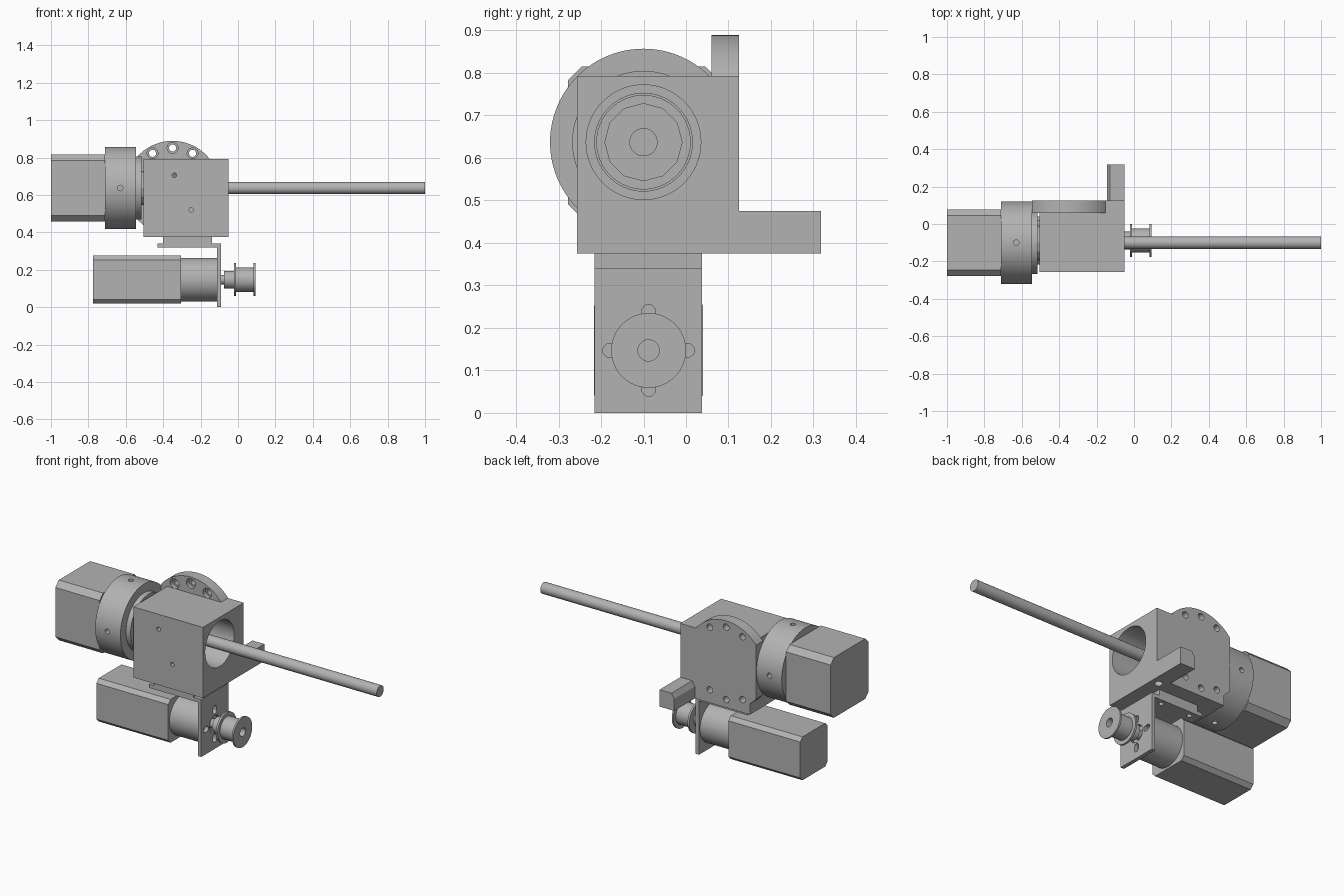
import bpy, bmesh, math
from mathutils import Vector

if "Cube" in bpy.data.objects:
    bpy.data.objects.remove(bpy.data.objects["Cube"])

gray = bpy.data.materials.new("machined_gray")
gray.diffuse_color = (0.45, 0.45, 0.45, 1)
gray.use_nodes = True
gray.node_tree.nodes["Principled BSDF"].inputs["Base Color"].default_value = gray.diffuse_color

AX = {"x": lambda a, b, d: (d, a, b),   # profile (a, b) swept along the named axis
      "y": lambda a, b, d: (a, d, b),
      "z": lambda a, b, d: (a, b, d)}


def finish(name, bm):
    bmesh.ops.recalc_face_normals(bm, faces=bm.faces)
    me = bpy.data.meshes.new(name)
    bm.to_mesh(me)
    bm.free()
    me.materials.append(gray)
    ob = bpy.data.objects.new(name, me)
    bpy.context.collection.objects.link(ob)
    return ob


def prism(name, axis, pts, d0, d1):
    """Extrude a closed profile along an axis."""
    bm = bmesh.new()
    lo = [bm.verts.new(AX[axis](a, b, d0)) for a, b in pts]
    hi = [bm.verts.new(AX[axis](a, b, d1)) for a, b in pts]
    bm.faces.new(lo)
    bm.faces.new(hi)
    n = len(pts)
    for i in range(n):
        j = (i + 1) % n
        bm.faces.new((lo[i], lo[j], hi[j], hi[i]))
    return finish(name, bm)


def circle(a, b, r, n=48):
    return [(a + r * math.cos(2 * math.pi * i / n), b + r * math.sin(2 * math.pi * i / n)) for i in range(n)]


def cyl(name, axis, a, b, r, d0, d1, n=48):
    return prism(name, axis, circle(a, b, r, n), d0, d1)


def rect(a0, a1, b0, b1, c=0):
    """Rectangle profile, optionally with chamfered corners."""
    if not c:
        return [(a0, b0), (a1, b0), (a1, b1), (a0, b1)]
    return [(a0 + c, b0), (a1 - c, b0), (a1, b0 + c), (a1, b1 - c),
            (a1 - c, b1), (a0 + c, b1), (a0, b1 - c), (a0, b0 + c)]


def lathe(name, y, z, prof, n=64):
    """Revolve a closed (x, radius) profile around an x-parallel axis."""
    bm = bmesh.new()
    rings = [[bm.verts.new((x, y + r * c, z + r * s)) for x, r in prof]
             for c, s in circle(0, 0, 1, n)]
    m = len(prof)
    for i in range(n):
        p, q = rings[i], rings[(i + 1) % n]
        for k in range(m):
            bm.faces.new((p[k], p[(k + 1) % m], q[(k + 1) % m], q[k]))
    return finish(name, bm)


def boolean(ob, tools, op="DIFFERENCE"):
    for t in tools:
        mod = ob.modifiers.new("bool", "BOOLEAN")
        mod.operation, mod.object, mod.solver = op, t, "EXACT"
        bpy.context.view_layer.objects.active = ob
        bpy.ops.object.modifier_apply(modifier=mod.name)
        bpy.data.objects.remove(t, do_unlink=True)


# Main axis (rod, drive motor) and lower axis (small motor, pulley)
Y1, Z1 = -0.10, 0.637
Y2, Z2 = -0.088, 0.147

# Housing block with round side flange and rear arm
block = prism("housing_block", "x", rect(-0.257, 0.125, 0.375, 0.793), -0.505, -0.05)
FX, FR = -0.35, 0.252
half = math.acos(0.195 / FR)
arc = [math.pi + half + (2 * math.pi - 2 * half) * i / 56 for i in range(57)]
flange = prism("flange", "y", [(FX + FR * math.cos(t), Z1 + FR * math.sin(t)) for t in arc], 0.06, 0.125)
arm = prism("arm", "y", [(-0.145, 0.375), (-0.05, 0.375), (-0.05, 0.475), (-0.128, 0.475), (-0.145, 0.445)],
            0.10, 0.318)
boolean(block, [flange, arm], "UNION")

# Bore through the block, flange bolt holes and small screw holes
cuts = [cyl("bore", "x", Y1, Z1, 0.135, -0.40, 0.0, 64),
        cyl("bore_step", "x", Y1, Z1, 0.115, -0.60, -0.39, 64)]
for deg in (60, 90, 120, 240, 270, 300):
    hx = FX + 0.214 * math.cos(math.radians(deg))
    hz = Z1 + 0.214 * math.sin(math.radians(deg))
    cuts.append(cyl("bolt_hole", "y", hx, hz, 0.019, 0.05 if deg < 180 else 0.07, 0.2, 24))
    if deg < 180:
        cuts.append(cyl("counterbore", "y", hx, hz, 0.029, 0.0, 0.085, 24))
for hx, hz in ((-0.34, 0.705), (-0.25, 0.52)):
    cuts.append(cyl("screw_hole", "y", hx, hz, 0.012, -0.3, -0.21, 20))
cuts.append(cyl("arm_hole", "z", -0.098, 0.08, 0.022, 0.3, 0.42, 24))
boolean(block, cuts)

# Pilot ring and coupling inside the bore
lathe("pilot_ring", Y1, Z1, [(-0.56, 0.11), (-0.515, 0.11), (-0.515, 0.168), (-0.56, 0.168)])
cyl("coupling", "x", Y1, Z1, 0.092, -0.56, -0.45, 12)

# Collar with radial holes
collar = cyl("collar", "x", Y1, Z1, 0.22, -0.71, -0.545, 96)
boolean(collar, [cyl("hole_a", "y", -0.63, Z1, 0.015, -0.4, -0.27, 20),
                 cyl("hole_b", "z", -0.63, Y1, 0.015, 0.8, 0.9, 20),
                 cyl("hole_c", "y", -0.63, Z1, 0.015, 0.07, 0.2, 20),
                 cyl("hole_d", "z", -0.63, Y1, 0.015, 0.38, 0.46, 20)])

# Drive motor and long rod
prism("drive_motor", "x", rect(Y1 - 0.178, Y1 + 0.178, Z1 - 0.178, Z1 + 0.178, 0.032), -1.0, -0.71)
cyl("rod", "x", Y1, Z1, 0.033, -0.50, 1.0, 32)

# Mounting pad and angle bracket
prism("mount_pad", "z", rect(-0.40, -0.14, -0.215, 0.038), 0.34, 0.376)
bracket = prism("bracket", "y", [(-0.43, 0.318), (-0.112, 0.318), (-0.112, 0.0), (-0.09, 0.0),
                                 (-0.09, 0.34), (-0.43, 0.34)], -0.215, 0.038)
slots = [cyl("center_hole", "x", Y2, Z2, 0.05, -0.2, 0.0, 32)]
for k in range(4):
    u = Vector((math.cos(k * math.pi / 2), math.sin(k * math.pi / 2)))
    v = Vector((-u.y, u.x))
    pts = []
    for i in range(18):
        t = -math.pi / 2 + math.pi * (i % 9) / 8 + (math.pi if i > 8 else 0)
        p = u * ((0.092 if i < 9 else 0.075) + 0.016 * math.cos(t)) + v * 0.016 * math.sin(t)
        pts.append((Y2 + p.x, Z2 + p.y))
    slots.append(prism("slot", "x", pts, -0.2, 0.0))
for hx in (-0.37, -0.18):
    for hy in (-0.18, 0.004):
        slots.append(cyl("plate_hole", "z", hx, hy, 0.014, 0.3, 0.36, 20))
boolean(bracket, slots)

# Lower gear motor
prism("small_motor", "x", rect(Y2 - 0.128, Y2 + 0.128, Z2 - 0.128, Z2 + 0.128, 0.022), -0.775, -0.305)
cyl("gearbox", "x", Y2, Z2, 0.117, -0.305, -0.112, 64)
cyl("output_shaft", "x", Y2, Z2, 0.026, -0.115, 0.03, 32)

# Flanged pulley with hub and open bore
lathe("pulley", Y2, Z2, [(-0.075, 0.025), (-0.075, 0.047), (-0.022, 0.047), (-0.022, 0.088),
                         (-0.010, 0.088), (-0.010, 0.065), (0.083, 0.065), (0.083, 0.088),
                         (0.093, 0.088), (0.093, 0.025)])

# Smooth round faces, keep edges sharp
bpy.ops.object.select_all(action="DESELECT")
for ob in bpy.context.scene.objects:
    ob.select_set(True)
    bpy.context.view_layer.objects.active = ob
bpy.data.objects["coupling"].select_set(False)
bpy.context.view_layer.objects.active = block
bpy.ops.object.shade_smooth_by_angle(angle=math.radians(25))
